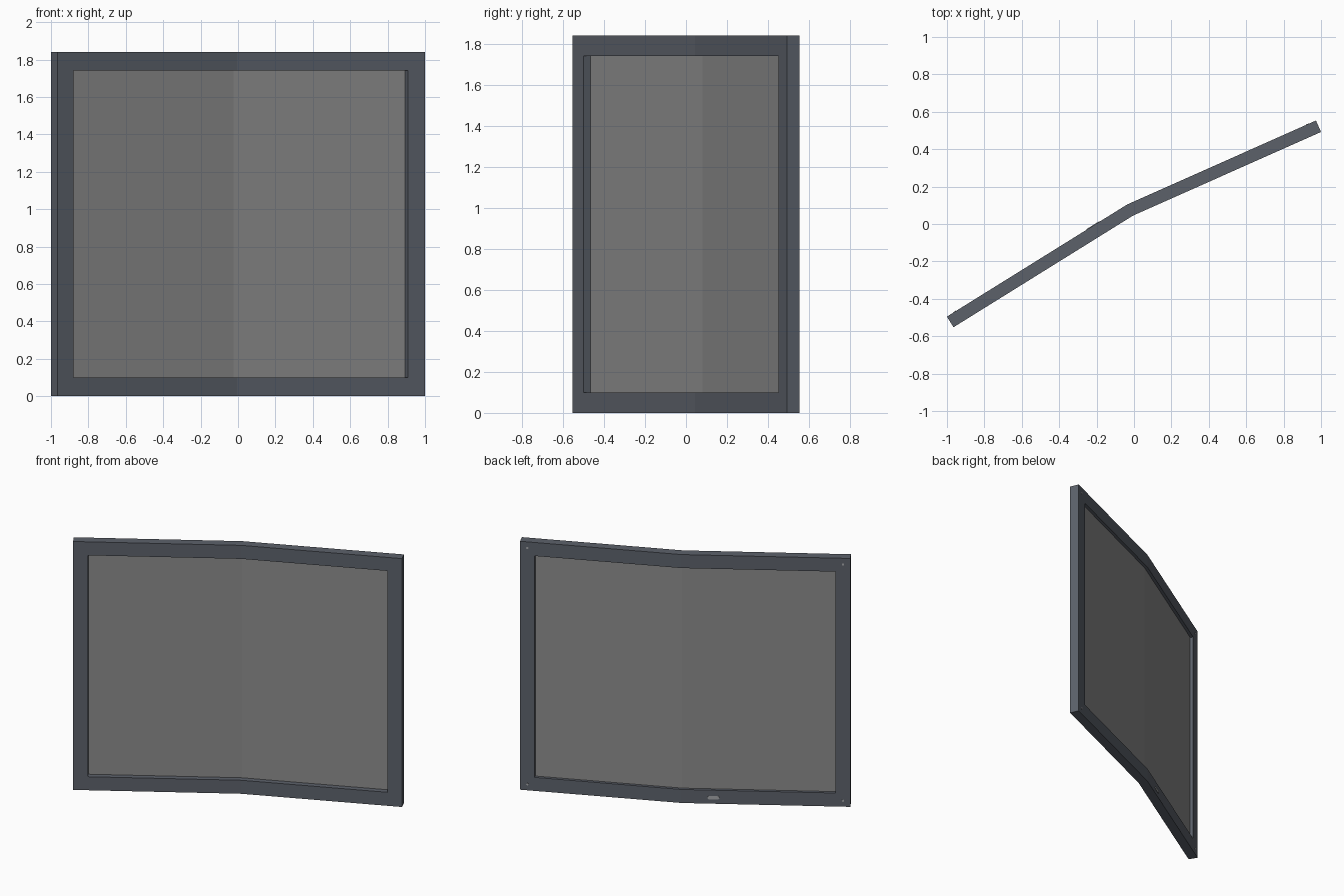
import bpy, bmesh, math
from mathutils import Vector, Matrix

if "Cube" in bpy.data.objects:
    bpy.data.objects.remove(bpy.data.objects["Cube"])

# Front-face plan path: left end, bend, right end
A, B, C = Vector((-0.965, -0.552, 0)), Vector((-0.005, 0.045, 0)), Vector((1.0, 0.492, 0))
H, T, W = 1.84, 0.067, 0.1           # height, thickness, border width
UP = Vector((0, 0, 1))
tl, tr = (B - A).normalized(), (C - B).normalized()
nl, nr = UP.cross(tl), UP.cross(tr)  # normals pointing to the back
miter = (nl + nr) / (1 + nl.dot(nr))

# Columns along the path (point, backward direction) and rows in height
cols = [(A, nl), (A + tl * W, nl), (B, miter), (C - tr * W, nr), (C, nr)]
rows = [0, W, H - W, H]


def material(name, rgb):
    m = bpy.data.materials.new(name)
    lin = [(c / 255 / 12.92) if c < 11 else ((c / 255 + 0.055) / 1.055) ** 2.4 for c in rgb]
    m.diffuse_color = (*lin, 1)
    m.use_nodes = True
    m.node_tree.nodes["Principled BSDF"].inputs["Base Color"].default_value = m.diffuse_color
    return m


frame_mat = material("slate frame", (92, 97, 106))
panel_mat = material("grey panel", (140, 140, 140))
metal_mat = material("light metal", (165, 167, 170))


def finish(name, bm, mat):
    bmesh.ops.recalc_face_normals(bm, faces=bm.faces)
    me = bpy.data.meshes.new(name)
    bm.to_mesh(me)
    bm.free()
    me.materials.append(mat)
    ob = bpy.data.objects.new(name, me)
    bpy.context.collection.objects.link(ob)
    return ob


def cells_solid(name, cells, d0, d1, mat):
    """Closed slab made of the given (column, row) cells between two depths."""
    bm = bmesh.new()
    cache = {}

    def v(i, j, d):
        if (i, j, d) not in cache:
            p, n = cols[i]
            cache[i, j, d] = bm.verts.new(p + n * d + UP * rows[j])
        return cache[i, j, d]

    for i, j in cells:
        ring = [(i, j), (i + 1, j), (i + 1, j + 1), (i, j + 1)]
        for d in (d0, d1):
            bm.faces.new([v(a, b, d) for a, b in ring])
        neighbours = [(i, j - 1), (i + 1, j), (i, j + 1), (i - 1, j)]
        for k, nb in enumerate(neighbours):
            if nb not in cells:
                p, q = ring[k], ring[(k + 1) % 4]
                bm.faces.new([v(*p, d0), v(*q, d0), v(*q, d1), v(*p, d1)])
    return finish(name, bm, mat)


# Bent border frame and recessed panel
panel_cells = {(1, 1), (2, 1)}
frame_cells = {(i, j) for i in range(4) for j in range(3)} - panel_cells
cells_solid("frame", frame_cells, 0.0, T, frame_mat)
cells_solid("panel", panel_cells, 0.04, 0.045, panel_mat)


def back_plate(name, point, t, n, z, length, radius, depth, segs):
    """Stadium-shaped (or round) plate lying on the back face."""
    bm = bmesh.new()
    half = length / 2 - radius
    prof = []
    for k in range(segs):
        a = 2 * math.pi * (k + 0.5) / segs
        prof.append((math.copysign(half, math.cos(a)) + radius * math.cos(a), radius * math.sin(a)))
    base = point + n * T + UP * z
    loops = [[bm.verts.new(base + t * x + UP * y + n * d) for x, y in prof] for d in (-0.002, depth)]
    for lp in loops:
        bm.faces.new(lp)
    for k in range(segs):
        m = (k + 1) % segs
        bm.faces.new([loops[0][k], loops[0][m], loops[1][m], loops[1][k]])
    return finish(name, bm, metal_mat)


# Corner screws on the back
for side, p, t, n in (("left", A + tl * 0.05, tl, nl), ("right", C - tr * 0.05, tr, nr)):
    for level, z in (("bottom", 0.045), ("top", H - 0.045)):
        back_plate(f"screw_{side}_{level}", p, t, n, z, 0.016, 0.008, 0.002, 12)

# Small plain plate on the lower back rail
back_plate("back_plate", B - tl * 0.21, tl, nl, 0.045, 0.08, 0.013, 0.003, 16)
